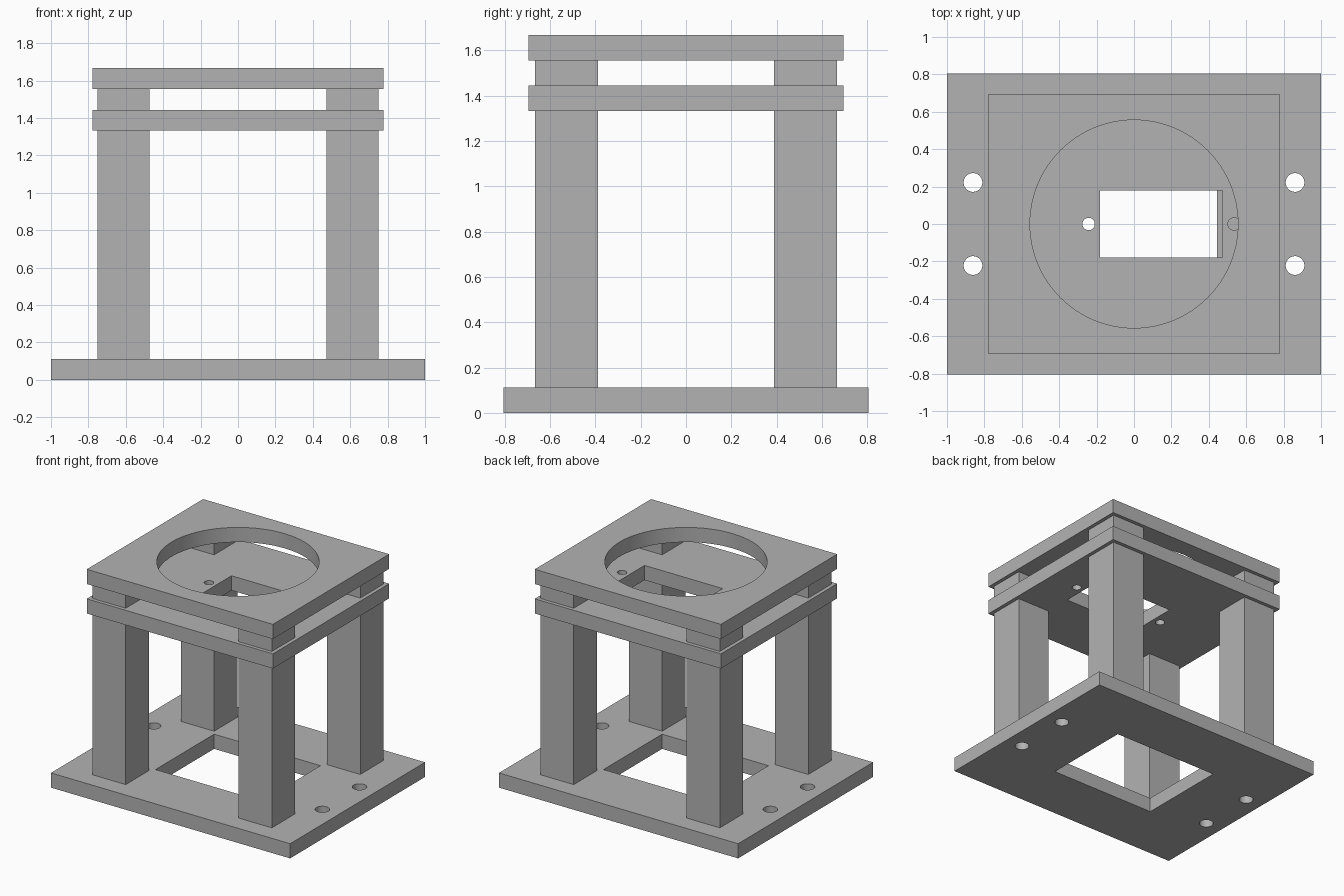
import bpy

default = bpy.data.objects.get("Cube")
if default:
    bpy.data.objects.remove(default, do_unlink=True)

T = 0.111            # plate thickness
SHELF_Z = 1.333      # underside of the middle plate
TOP_Z = 1.556        # underside of the top plate

grey = bpy.data.materials.new("plain grey")
grey.use_nodes = True
COLOUR = (0.45, 0.45, 0.45, 1)
grey.diffuse_color = COLOUR
grey.node_tree.nodes["Principled BSDF"].inputs["Base Color"].default_value = COLOUR


def box(name, x, y, z0, z1, size_x, size_y):
    """Block centred on x, y and spanning z0 to z1."""
    bpy.ops.mesh.primitive_cube_add(size=1, location=(x, y, (z0 + z1) / 2))
    ob = bpy.context.object
    ob.name = name
    ob.scale = (size_x, size_y, z1 - z0)
    bpy.ops.object.transform_apply(location=False, rotation=False, scale=True)
    ob.data.materials.append(grey)
    return ob


def rod(x, y, z, radius, sides=48):
    """Upright round cutter through a plate whose underside is at z."""
    bpy.ops.mesh.primitive_cylinder_add(
        vertices=sides, radius=radius, depth=3 * T, location=(x, y, z + T / 2))
    bpy.context.object.data.materials.append(grey)
    return bpy.context.object


def slot(x, y, z, size_x, size_y):
    """Rectangular cutter through a plate whose underside is at z."""
    return box("slot_cutter", x, y, z - T, z + 2 * T, size_x, size_y)


def cut(plate, cutters):
    """Cut the openings, then drop the cutters."""
    bpy.ops.object.select_all(action="DESELECT")
    plate.select_set(True)
    bpy.context.view_layer.objects.active = plate
    for cutter in cutters:
        mod = plate.modifiers.new("opening", "BOOLEAN")
        mod.operation = "DIFFERENCE"
        mod.solver = "EXACT"
        mod.object = cutter
        bpy.ops.object.modifier_apply(modifier=mod.name)
        bpy.data.objects.remove(cutter, do_unlink=True)
    bpy.ops.object.shade_smooth_by_angle()


# Base plate with a central window and four mounting holes
base = box("base_plate", 0, 0, 0, T, 2, 1.611)
cut(base, [slot(0, 0, 0, 0.89, 0.70)]
    + [rod(sx * 0.861, sy * 0.222, 0, 0.05) for sx in (-1, 1) for sy in (-1, 1)])

# Middle plate with an off-centre slot and a screw hole at each end of it
shelf = box("middle_plate", 0, 0, SHELF_Z, SHELF_Z + T, 1.556, 1.389)
cut(shelf, [slot(0.146, 0, SHELF_Z, 0.653, 0.36)]
    + [rod(x, 0, SHELF_Z, 0.033) for x in (-0.243, 0.535)])

# Top plate with a large round opening
top = box("top_plate", 0, 0, TOP_Z, TOP_Z + T, 1.556, 1.389)
cut(top, [rod(0, 0, TOP_Z, 0.556, 96)])

# Legs under the middle plate and spacers above it, at each corner
for side, sx in (("left", 1), ("right", -1)):
    for end, sy in (("front", -1), ("back", 1)):
        x, y = sx * 0.611, sy * 0.528
        box(f"{end}_{side}_leg", x, y, T, SHELF_Z, 0.278, 0.278)
        box(f"{end}_{side}_spacer", x, y, SHELF_Z + T, TOP_Z, 0.278, 0.278)
